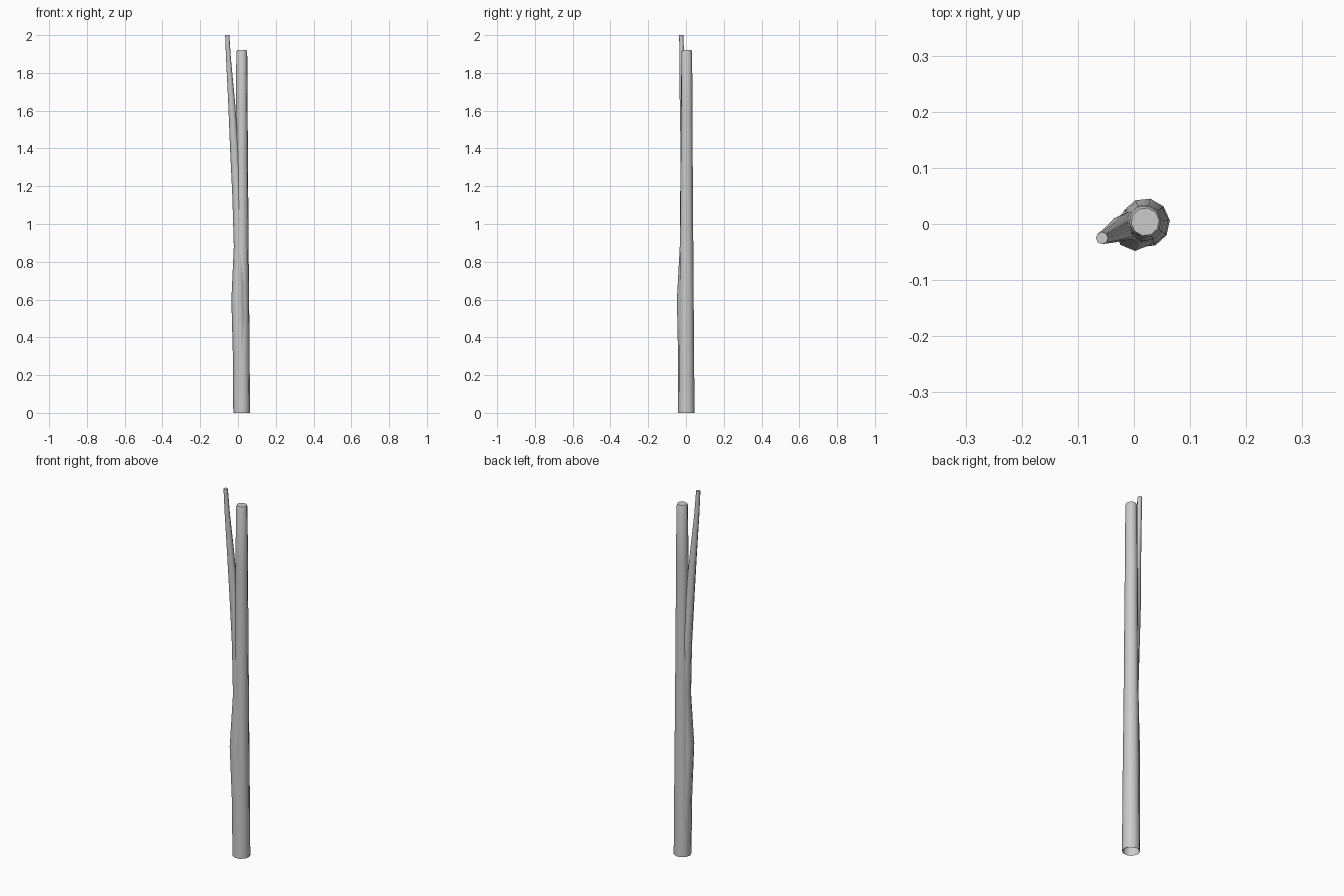
import bpy, bmesh, math

if "Cube" in bpy.data.objects:
    bpy.data.objects.remove(bpy.data.objects["Cube"])


def limb(name, rings, sides, phase=0.0):
    """Loft round cross-sections (x, y, z, radius); open at the foot, closed at the tip."""
    bm = bmesh.new()
    loops = []
    for x, y, z, r in rings:
        loops.append([bm.verts.new((x + r * math.cos(phase + math.tau * i / sides),
                                    y + r * math.sin(phase + math.tau * i / sides), z))
                      for i in range(sides)])
    for a, b in zip(loops, loops[1:]):
        for i in range(sides):
            j = (i + 1) % sides
            bm.faces.new((a[i], a[j], b[j], b[i]))
    bm.faces.new(loops[-1])
    mesh = bpy.data.meshes.new(name)
    bm.to_mesh(mesh)
    bm.free()
    obj = bpy.data.objects.new(name, mesh)
    bpy.context.collection.objects.link(obj)
    bpy.context.view_layer.objects.active = obj
    obj.select_set(True)
    bpy.ops.object.shade_smooth_by_angle(angle=math.radians(50))
    obj.select_set(False)
    return obj


# Straight tapering trunk with a softened top
limb("trunk", [
    (0.02, 0.002, 0.0, 0.044),
    (0.02, 0.002, 0.4, 0.041),
    (0.02, 0.003, 0.8, 0.037),
    (0.02, 0.003, 1.2, 0.034),
    (0.02, 0.004, 1.6, 0.031),
    (0.02, 0.004, 1.91, 0.029),
    (0.02, 0.004, 1.92, 0.025),
], 10, math.radians(6))

# Thin side branch, merged with the trunk low down and leaning out at the top
limb("side_branch", [
    (0.017, 0.0, 0.0, 0.042),
    (0.012, -0.003, 0.3, 0.039),
    (0.002, -0.011, 0.6, 0.037),
    (0.007, -0.004, 0.88, 0.029),
    (-0.004, -0.002, 1.15, 0.026),
    (-0.019, -0.006, 1.4, 0.023),
    (-0.034, -0.015, 1.65, 0.018),
    (-0.050, -0.022, 1.87, 0.013),
    (-0.057, -0.025, 2.0, 0.011),
], 8)
